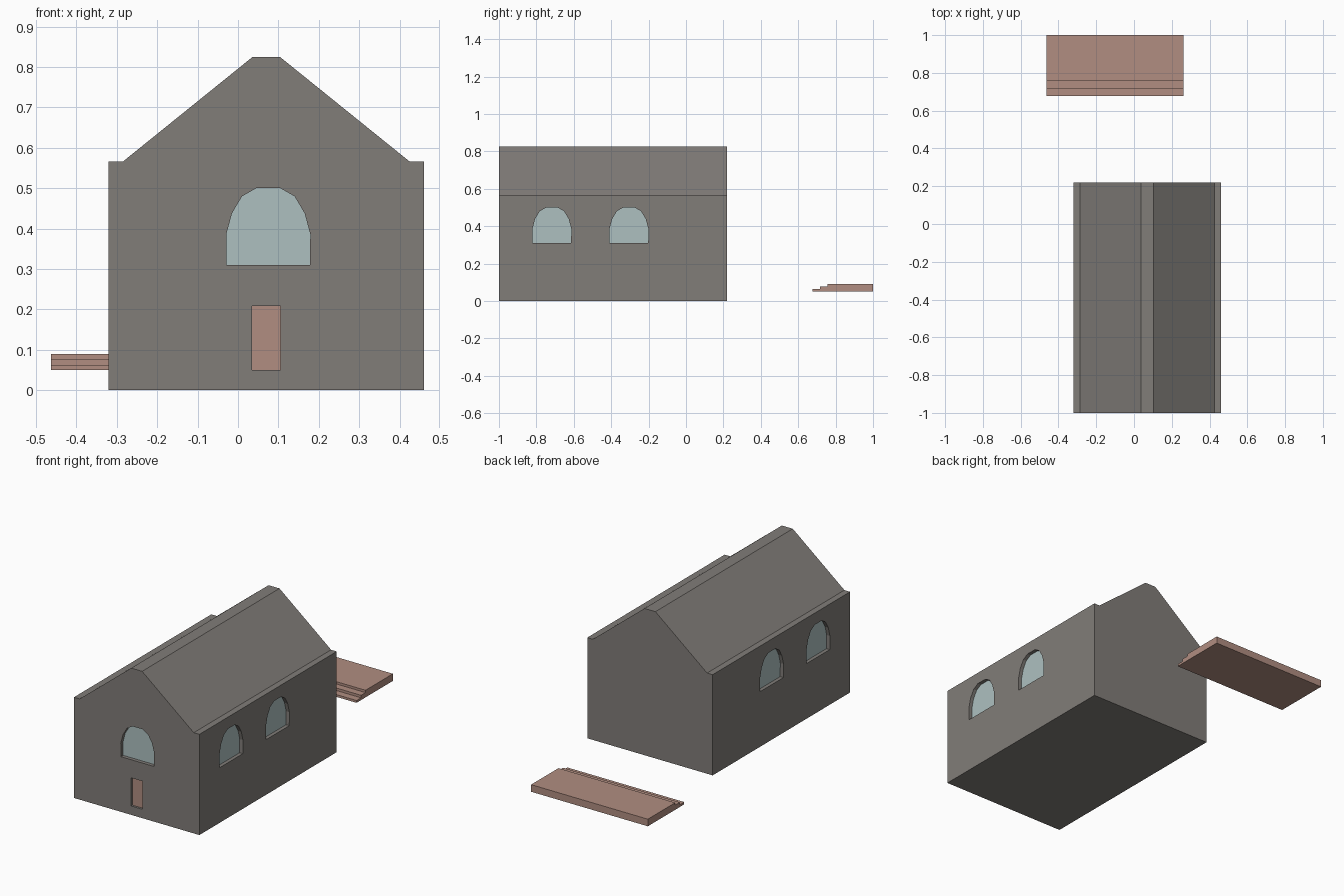
import bpy, bmesh
from math import radians
from mathutils import Matrix, Vector

if "Cube" in bpy.data.objects:
    bpy.data.objects.remove(bpy.data.objects["Cube"])


def material(name, rgb):
    m = bpy.data.materials.new(name)
    m.diffuse_color = (*rgb, 1)
    m.use_nodes = True
    m.node_tree.nodes["Principled BSDF"].inputs["Base Color"].default_value = m.diffuse_color
    return m


STONE = material("stone", (0.22, 0.205, 0.19))
GLASS = material("glass", (0.42, 0.53, 0.53))
BRICK = material("brick", (0.44, 0.27, 0.22))


def prism(name, profile, d0, d1, mat=None, origin=(0, 0, 0), turn=0):
    """Profile in local x/z, extruded along local y, turned about z and moved."""
    bm = bmesh.new()
    face = bm.faces.new([bm.verts.new((x, d0, z)) for x, z in profile])
    ext = bmesh.ops.extrude_face_region(bm, geom=[face])
    verts = [g for g in ext["geom"] if isinstance(g, bmesh.types.BMVert)]
    bmesh.ops.translate(bm, verts=verts, vec=(0, d1 - d0, 0))
    bm.transform(Matrix.Translation(Vector(origin)) @ Matrix.Rotation(radians(turn), 4, "Z"))
    bmesh.ops.recalc_face_normals(bm, faces=bm.faces)
    mesh = bpy.data.meshes.new(name)
    bm.to_mesh(mesh)
    bm.free()
    ob = bpy.data.objects.new(name, mesh)
    bpy.context.collection.objects.link(ob)
    if mat:
        mesh.materials.append(mat)
    return ob


# House body with gabled roof and flat eaves ledges, mirrored about its centre line
CX = 0.07
half = [(0.39, 0), (0.39, 0.566), (0.355, 0.566), (0.034, 0.825)]
house = prism("house_body", half + [(-x, z) for x, z in reversed(half)],
              -1.0, 0.22, STONE, (CX, 0, 0))


def recess(name, profile, depth, mat, origin, turn):
    """Cut a niche into the wall and set a panel at its back."""
    cutter = prism(name + "_cutter", profile, -0.05, depth + 0.005, STONE, origin, turn)
    cutter.hide_render = True
    cutter.hide_viewport = True
    cutter.display_type = "WIRE"
    mod = house.modifiers.new(name, "BOOLEAN")
    mod.operation = "DIFFERENCE"
    mod.solver = "EXACT"
    mod.object = cutter
    prism(name, profile, depth, depth + 0.015, mat, origin, turn)


# Arched windows: one in front, two on each side
arch = [(0.103, 0.31), (0.104, 0.386), (0.09, 0.438), (0.065, 0.48), (0.03, 0.5)]
arch += [(-x, z) for x, z in reversed(arch)]
recess("front_window", arch, 0.02, GLASS, (0.075, -1, 0), 0)
for i, y in enumerate((-0.717, -0.305), 1):
    recess(f"right_window_{i}", arch, 0.02, GLASS, (CX + 0.39, y, 0), 90)
    recess(f"left_window_{i}", arch, 0.02, GLASS, (CX - 0.39, y, 0), -90)

# Front door
door = [(-0.035, 0.05), (0.035, 0.05), (0.035, 0.208), (-0.035, 0.208)]
recess("front_door", door, 0.012, BRICK, (CX, -1, 0), 0)

# Detached stepped platform behind the house
steps = [(0.677, 0.05), (1.0, 0.05), (1.0, 0.09), (0.757, 0.09), (0.757, 0.077),
         (0.717, 0.077), (0.717, 0.063), (0.677, 0.063)]
prism("steps", steps, -0.263, 0.463, BRICK, turn=90)
